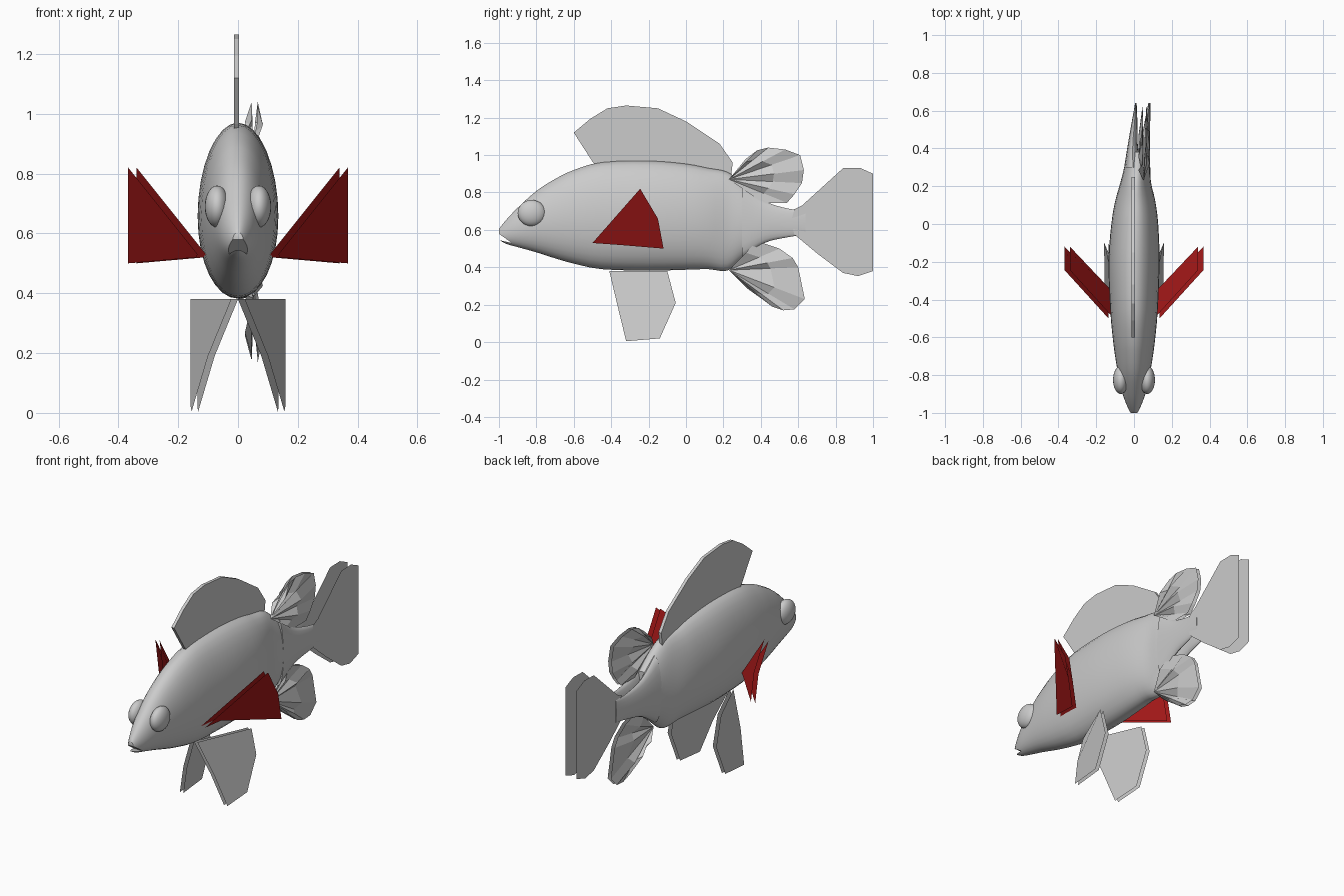
import bpy, bmesh, math
from mathutils import Vector

if "Cube" in bpy.data.objects:
    bpy.data.objects.remove(bpy.data.objects["Cube"])


def make(name, verts, faces, smooth=False, mat=None):
    me = bpy.data.meshes.new(name)
    me.from_pydata([tuple(v) for v in verts], [], faces)
    bm = bmesh.new()
    bm.from_mesh(me)
    bmesh.ops.recalc_face_normals(bm, faces=bm.faces)
    bm.to_mesh(me)
    bm.free()
    ob = bpy.data.objects.new(name, me)
    bpy.context.collection.objects.link(ob)
    if mat:
        me.materials.append(mat)
    if smooth:
        shade(ob)
    return ob


def shade(ob):
    bpy.ops.object.select_all(action='DESELECT')
    ob.select_set(True)
    bpy.context.view_layer.objects.active = ob
    bpy.ops.object.shade_smooth_by_angle(angle=math.radians(40))


def spline(rows, steps):
    """Catmull-Rom interpolation through the stations."""
    rows = [Vector(r) for r in rows]
    out = []
    for i in range(len(rows) - 1):
        a, b, c, d = rows[max(i - 1, 0)], rows[i], rows[i + 1], rows[min(i + 2, len(rows) - 1)]
        for k in range(steps):
            t = k / steps
            out.append(b + 0.5 * t * ((c - a) + t * ((2 * a - 5 * b + 4 * c - d) + t * (3 * (b - c) + d - a))))
    return out + [rows[-1]]


def loft(name, stations, steps=3, n=32):
    """Elliptical rings; station = y, z_low, z_high, x_left, x_right."""
    rows = spline(stations, steps)
    verts = []
    for y, z0, z1, x0, x1 in rows:
        for k in range(n):
            a = 2 * math.pi * k / n
            s = math.sin(a)
            verts.append(((x0 + x1) / 2 + (x1 - x0) / 2 * math.cos(a), y,
                          (z0 + z1) / 2 + (z1 - z0) / 2 * (s - 0.06 * (1 - s * s))))
    faces = [(r * n + k, r * n + (k + 1) % n, (r + 1) * n + (k + 1) % n, (r + 1) * n + k)
             for r in range(len(rows) - 1) for k in range(n)]
    faces += [tuple(range(n)), tuple(range((len(rows) - 1) * n, len(rows) * n))]
    return make(name, verts, faces, True)


def sheets(name, layers, mat=None):
    """Thin flat fins, one polygon per layer."""
    verts, faces = [], []
    for pts in layers:
        faces.append(tuple(range(len(verts), len(verts) + len(pts))))
        verts += pts
    return make(name, verts, faces, False, mat)


# Body
body = loft("body", [
    (-1.0, .547, .605, -.018, .018), (-.96, .525, .655, -.038, .038),
    (-.9, .508, .718, -.06, .06), (-.8, .48, .808, -.083, .083),
    (-.7, .448, .872, -.1, .1), (-.6, .42, .92, -.113, .113),
    (-.45, .39, .962, -.126, .126), (-.2, .382, .97, -.135, .135),
    (0, .387, .953, -.12, .128), (.12, .39, .93, -.1, .113),
    (.22, .382, .91, -.072, .09), (.3, .445, .85, -.052, .086), (.38, .51, .775, -.038, .08)])

# Mouth slit
w = [(-.93, .53), (-1.03, .552), (-1.03, .6)]
cutter = make("mouth_cutter", [(x, y, z) for x in (-.1, .1) for y, z in w],
              [(0, 1, 2), (3, 4, 5), (0, 1, 4, 3), (1, 2, 5, 4), (2, 0, 3, 5)])
cutter.hide_render = True
mod = body.modifiers.new("mouth", 'BOOLEAN')
mod.operation = 'DIFFERENCE'
mod.object = cutter
mod.solver = 'EXACT'
bpy.context.view_layer.objects.active = body
bpy.ops.object.modifier_apply(modifier=mod.name)
bpy.data.objects.remove(cutter)
shade(body)

# Tail stem, split into two tapering halves
for name, cols in (("tail_stem_left", [(-.052, .04), (-.033, .02), (-.012, .018), (.006, .014)]),
                   ("tail_stem_right", [(.02, .086), (.035, .086), (.056, .086), (.076, .087)])):
    prof = [(.3, .45, .845), (.42, .53, .755), (.54, .56, .715), (.64, .575, .705)]
    loft(name, [p + c for p, c in zip(prof, cols)], 4, 20)

# Eyes
for s, side in ((-1, "left"), (1, "right")):
    bpy.ops.mesh.primitive_uv_sphere_add(segments=24, ring_count=14, location=(s * .07, -.825, .69))
    eye = bpy.context.object
    eye.name = "eye_" + side
    eye.scale = (.041, .075, .07)
    shade(eye)

# Front back fin
outline = [(-.48, .94), (-.5, .965), (-.6, 1.12), (-.51, 1.195), (-.42, 1.25), (-.32, 1.265), (-.15, 1.25),
           (0, 1.18), (.18, 1.06), (.25, .96), (.24, .88), (0, .93)]
n = len(outline)
make("front_dorsal_fin", [(x, y, z) for x in (-.014, .004) for y, z in outline],
     [tuple(range(n)), tuple(range(n, 2 * n))] + [(i, (i + 1) % n, n + (i + 1) % n, n + i) for i in range(n)])

# Tail fin
outline = [(.56, .64), (.58, .71), (.62, .73), (.84, .93), (.93, .932), (1, .9), (1, .38),
           (.92, .353), (.84, .37), (.7, .475), (.58, .575)]
sheets("tail_fin", [[(x, y, z) for y, z in outline] for x in (.012, .085)])


def pleated(name, root, rim):
    """Fan of folded facets radiating from a root point, in two layers."""
    verts, faces = [], []
    for x0 in (.036, .07):
        b = len(verts)
        verts.append((.05, *root))
        for i, (y, z) in enumerate(rim):
            f = .013 if i % 2 else -.013
            verts.append((x0 + f, root[0] + .6 * (y - root[0]), root[1] + .6 * (z - root[1])))
            verts.append((x0 * .6 + .024, y, z))
        for i in range(len(rim) - 1):
            p = b + 1 + 2 * i
            faces += [(b, p, p + 2), (p, p + 1, p + 3, p + 2)]
    make(name, verts, faces)


# Rear back fin and belly fin
pleated("rear_dorsal_fin", (.23, .87), [(.32, .98), (.38, 1.025), (.44, 1.04), (.53, 1.03), (.61, 1.0),
                                        (.63, .92), (.62, .85), (.58, .79), (.54, .745), (.41, .745)])
pleated("anal_fin", (.23, .385), [(.33, .285), (.4, .235), (.46, .19), (.52, .17), (.58, .175), (.635, .23),
                                  (.6, .4), (.57, .45), (.5, .5), (.38, .54)])

# Paired side fins (red) and pelvic fins
red = bpy.data.materials.new("fin_red")
red.diffuse_color = (.4, .01, .01, 1)
red.use_nodes = True
red.node_tree.nodes["Principled BSDF"].inputs["Base Color"].default_value = red.diffuse_color
pectoral = [(.135, -.5, .53), (.367, -.245, .82), (.367, -.15, .66), (.367, -.12, .5), (.14, -.36, .52)]
pelvic = [(.022, -.41, .38), (.1, -.365, .19), (.155, -.32, .005), (.158, -.14, .02), (.158, -.055, .21),
          (.158, -.1, .38)]
for s, side in ((-1, "left"), (1, "right")):
    for name, pts, gap, mat in (("pectoral_fin_", pectoral, .028, red), ("pelvic_fin_", pelvic, .022, None)):
        sheets(name + side, [[(s * (x - d), y, z) for x, y, z in pts] for d in (0, gap)], mat)
